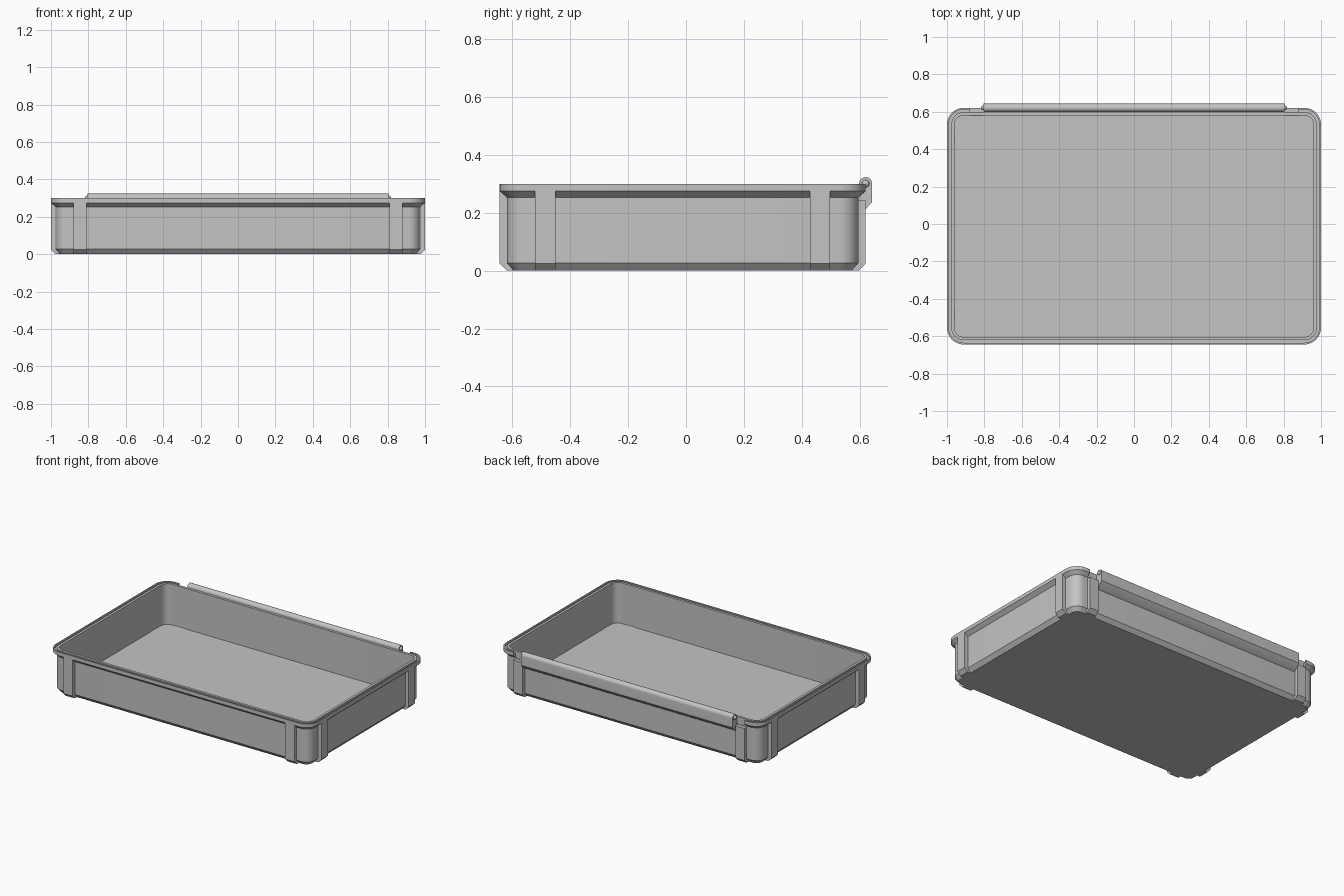
import bpy, bmesh, math

if "Cube" in bpy.data.objects:
    bpy.data.objects.remove(bpy.data.objects["Cube"])

HX, HY, CY = 1.0, 0.6325, -0.0115     # outer half sizes and centre of the tray
BACK, FRONT = CY + HY, CY - HY

grey = bpy.data.materials.new("light grey plastic")
grey.diffuse_color = (0.55, 0.55, 0.55, 1)
grey.use_nodes = True
grey.node_tree.nodes["Principled BSDF"].inputs["Base Color"].default_value = grey.diffuse_color


def finish(bm, name, smooth=True):
    bmesh.ops.recalc_face_normals(bm, faces=bm.faces)
    me = bpy.data.meshes.new(name)
    bm.to_mesh(me)
    bm.free()
    me.materials.append(grey)
    ob = bpy.data.objects.new(name, me)
    bpy.context.collection.objects.link(ob)
    if smooth:
        shade(ob)
    return ob


def shade(ob):
    bpy.ops.object.select_all(action='DESELECT')
    ob.select_set(True)
    bpy.context.view_layer.objects.active = ob
    bpy.ops.object.shade_smooth_by_angle(angle=math.radians(30))


def rounded_loop(bm, inset, z, seg=10):
    r, verts = 0.09 - inset, []
    for k, (sx, sy) in enumerate([(1, 1), (-1, 1), (-1, -1), (1, -1)]):
        for i in range(seg + 1):
            a = math.pi / 2 * (k + i / seg)
            verts.append(bm.verts.new((sx * (HX - 0.09) + r * math.cos(a),
                                       CY + sy * (HY - 0.09) + r * math.sin(a), z)))
    return verts


def extrude_profile(name, pts, a, b, place):
    """Prism: place(u, z, t) maps profile point and length t to space."""
    bm = bmesh.new()
    A = [bm.verts.new(place(u, z, a)) for u, z in pts]
    B = [bm.verts.new(place(u, z, b)) for u, z in pts]
    n = len(pts)
    bm.faces.new(A)
    bm.faces.new(B[::-1])
    for i in range(n):
        bm.faces.new((A[i], B[i], B[(i + 1) % n], A[(i + 1) % n]))
    return finish(bm, name)


# Tray: chamfered base, recessed wall, flared rim with groove, inner wall, floor
section = [(0.048, 0), (0.025, 0.027), (0.025, 0.253), (0, 0.275), (0, 0.30),
           (0.009, 0.30), (0.009, 0.285), (0.023, 0.285), (0.023, 0.30),
           (0.040, 0.30), (0.040, 0.02)]
bm = bmesh.new()
loops = [rounded_loop(bm, d, z) for d, z in section]
for lo, hi in zip(loops, loops[1:]):
    n = len(lo)
    for i in range(n):
        bm.faces.new((lo[i], lo[(i + 1) % n], hi[(i + 1) % n], hi[i]))
bm.faces.new(loops[0][::-1])
bm.faces.new(loops[-1])
tray = finish(bm, "tray", smooth=False)

# Rim gap at the back that makes room for the hinge
cutter = extrude_profile("rim_gap_cutter",
                         [(0.5975, 0.24), (0.8, 0.24), (0.8, 0.4), (0.5975, 0.4)],
                         -0.88, 0.88, lambda u, z, t: (t, u, z))
mod = tray.modifiers.new("rim_gap", 'BOOLEAN')
mod.object, mod.operation, mod.solver = cutter, 'DIFFERENCE', 'EXACT'
bpy.context.view_layer.objects.active = tray
bpy.ops.object.modifier_apply(modifier=mod.name)
bpy.data.objects.remove(cutter)
shade(tray)


# Posts beside every corner
def post_profile(top):
    return [(0, top), (0, 0.025), (0.025, 0), (0.055, 0), (0.055, 0.012),
            (0.035, 0.025), (0.035, top)]


for s, side in ((1, "right"), (-1, "left")):
    a, b = s * 0.81, s * 0.88
    extrude_profile(f"front_{side}_post", post_profile(0.28), a, b,
                    lambda d, z, t: (t, FRONT + d, z))
    extrude_profile(f"back_{side}_post", post_profile(0.245), a, b,
                    lambda d, z, t: (t, BACK - d, z))
    for e, end in ((1, "back"), (-1, "front")):
        extrude_profile(f"{side}_{end}_post", post_profile(0.28),
                        CY + e * 0.44, CY + e * 0.51,
                        lambda d, z, t, s=s: (s * (HX - d), t, z))

# Hinge: round barrel on top of a leaf with a sloped lower edge
R, HYC, HZ = 0.0225, 0.621, 0.301
barrel = [(HYC + R * math.cos(math.pi * i / 16), HZ + R * math.sin(math.pi * i / 16))
          for i in range(17)]
leaf = barrel + [(0.59, 0.285), (0.59, 0.195), (HYC, 0.213), (HYC + R, 0.238)]
extrude_profile("hinge", leaf, -0.805, 0.805, lambda u, z, t: (t, u, z))

# Rounded pivot knobs on both hinge ends
for s, side in ((1, "right"), (-1, "left")):
    bm = bmesh.new()
    bmesh.ops.create_uvsphere(bm, u_segments=16, v_segments=10, radius=0.013)
    for v in bm.verts:
        v.co.x += s * 0.805
        v.co.y += HYC
        v.co.z += HZ
    finish(bm, f"{side}_pivot_knob")
